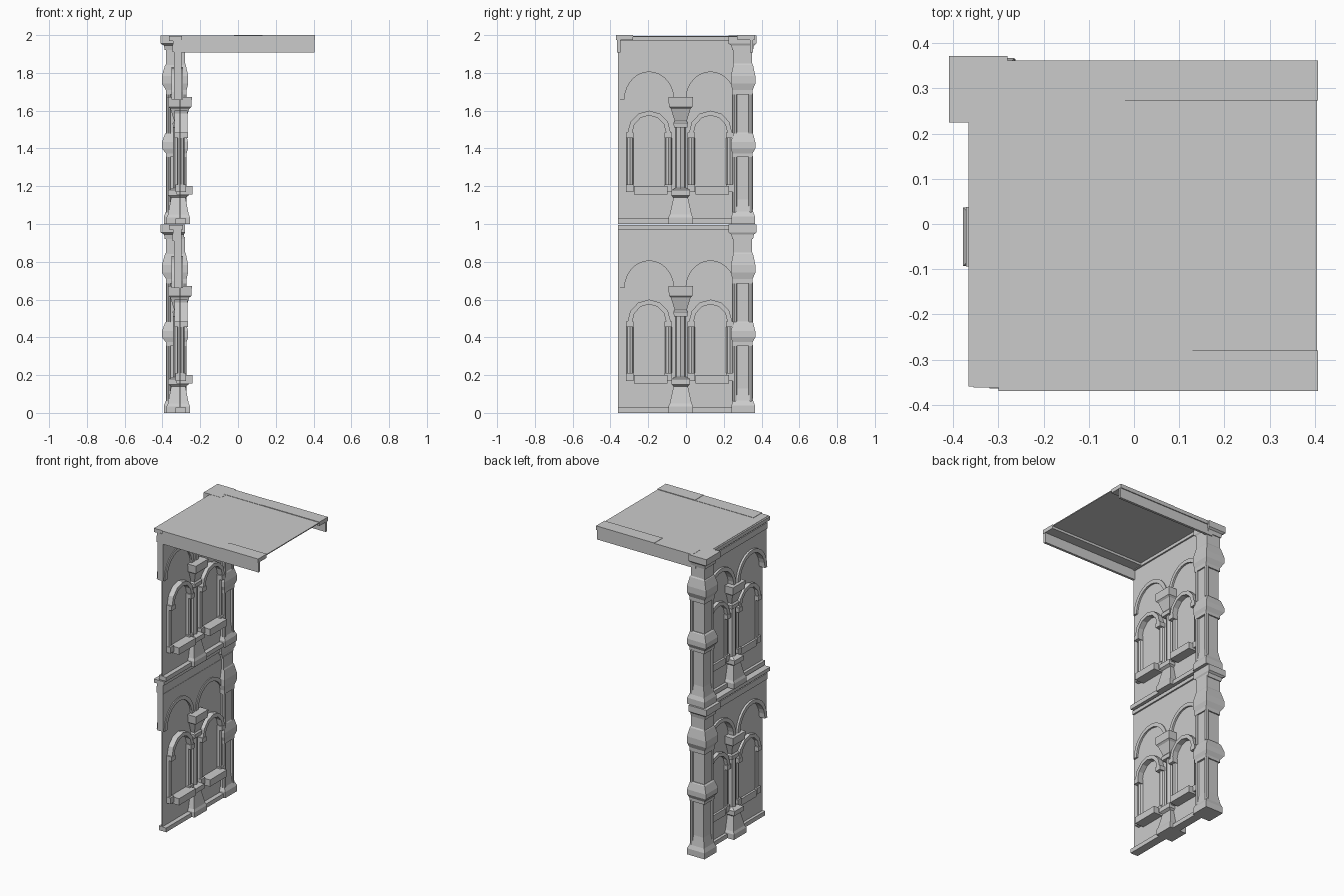
import bpy, bmesh, math

if "Cube" in bpy.data.objects:
    bpy.data.objects.remove(bpy.data.objects["Cube"])

STOREYS = (0.0, 1.0)
BAYS = (-0.195, 0.13)      # y centres of the two window bays
MID = -0.028               # y centre of the column between them


def finish(name, bm):
    bmesh.ops.recalc_face_normals(bm, faces=bm.faces)
    me = bpy.data.meshes.new(name)
    bm.to_mesh(me)
    bm.free()
    ob = bpy.data.objects.new(name, me)
    bpy.context.collection.objects.link(ob)
    return ob


def box(name, x0, x1, y0, y1, z0, z1):
    bm = bmesh.new()
    bmesh.ops.create_cube(bm, size=1)
    for v in bm.verts:
        v.co.x = x0 if v.co.x < 0 else x1
        v.co.y = y0 if v.co.y < 0 else y1
        v.co.z = z0 if v.co.z < 0 else z1
    return finish(name, bm)


def prism(name, outline, x0, x1):
    """Extrude a closed (y, z) outline along x."""
    bm = bmesh.new()
    face = bm.faces.new([bm.verts.new((x0, y, z)) for y, z in outline])
    ext = bmesh.ops.extrude_face_region(bm, geom=[face])
    for v in ext["geom"]:
        if isinstance(v, bmesh.types.BMVert):
            v.co.x = x1
    bmesh.ops.triangulate(bm, faces=[f for f in bm.faces if len(f.verts) > 4])
    return finish(name, bm)


def loft(name, sections, z):
    """Stack rectangular sections (height, x0, x1, y0, y1)."""
    bm = bmesh.new()
    rings = [[bm.verts.new((x, y, h + z)) for x, y in
              ((x0, y0), (x1, y0), (x1, y1), (x0, y1))]
             for h, x0, x1, y0, y1 in sections]
    for a, b in zip(rings, rings[1:]):
        for i in range(4):
            j = (i + 1) % 4
            bm.faces.new((a[i], a[j], b[j], b[i]))
    bm.faces.new(rings[0])
    bm.faces.new(rings[-1])
    return finish(name, bm)


def column(name, x, y, r, z0, z1, sides=8):
    bm = bmesh.new()
    bmesh.ops.create_cone(bm, segments=sides, radius1=r, radius2=r,
                          depth=z1 - z0, cap_ends=True)
    bmesh.ops.translate(bm, verts=bm.verts, vec=(x, y, (z0 + z1) / 2))
    return finish(name, bm)


def arc(yc, r, z, rise, n):
    return [(yc - r * math.cos(math.pi * i / n), z + rise * math.sin(math.pi * i / n))
            for i in range(n + 1)]


def arch_band(name, yc, r, thick, z, rise, n, x0, x1):
    prism(name, arc(yc, r + thick, z, rise + thick, n) + arc(yc, r, z, rise, n)[::-1], x0, x1)


for z in STOREYS:
    # recessed wall sheet, plinth and cornice
    box("wall", -0.311, -0.304, -0.36, 0.26, z, z + 0.95)
    box("plinth", -0.33, -0.275, -0.36, 0.26, z, z + 0.028)
    box("cornice_lower", -0.348, -0.30, -0.36, 0.25, z + 0.91, z + 0.95)
    box("cornice_middle", -0.343, -0.30, -0.36, 0.25, z + 0.95, z + 0.97)
    box("cornice_upper", -0.366, -0.29, -0.36, 0.25, z + 0.97, z + 0.994)

    # outer spandrel with two large arches cut from its lower edge
    outline = [(0.258, z + 0.91), (-0.36, z + 0.91), (-0.36, z + 0.66)]
    for yc in BAYS:
        outline += arc(yc, 0.13, z + 0.66, 0.145, 14)
    prism("spandrel", outline, -0.338, -0.298)

    for yc in BAYS:
        # large arch moulding
        arch_band("arch_moulding", yc, 0.13, 0.025, z + 0.66, 0.145, 14, -0.352, -0.292)
        # window surround: arch, jamb columns, imposts and sill
        arch_band("window_arch", yc, 0.09, 0.025, z + 0.48, 0.095, 6, -0.335, -0.268)
        for s in (-1, 1):
            y = yc + s * 0.102
            column("window_jamb", -0.303, y, 0.019, z + 0.19, z + 0.46)
            box("window_impost", -0.337, -0.265, y - 0.02, y + 0.02, z + 0.455, z + 0.485)
            box("jamb_base", -0.33, -0.275, y - 0.02, y + 0.02, z + 0.17, z + 0.21)
        box("sill", -0.325, -0.24, yc - 0.08, yc + 0.098, z + 0.155, z + 0.2)

    # column between the windows
    profile = [(0.0, 0.062, 0.065), (0.035, 0.062, 0.065), (0.05, 0.055, 0.058),
               (0.14, 0.038, 0.038), (0.15, 0.055, 0.048), (0.18, 0.055, 0.048),
               (0.19, 0.03, 0.03)]
    loft("column_pedestal", [(h, -0.316 - a, -0.316 + a, MID - b, MID + b)
                             for h, a, b in profile], z)
    column("column_shaft", -0.313, MID, 0.03, z + 0.18, z + 0.53)
    profile = [(0.51, 0.036, 0.036), (0.535, 0.038, 0.038), (0.545, 0.03, 0.032),
               (0.61, 0.05, 0.052), (0.62, 0.061, 0.062), (0.672, 0.064, 0.066)]
    loft("column_capital", [(h, -0.308 - a, -0.308 + a, MID - b, MID + b)
                            for h, a, b in profile], z)

    # corner pier with base, two collars and crown: height, x0, x1, y0, y1
    loft("pier_lower", [(0.0, -0.392, -0.262, 0.24, 0.365), (0.04, -0.392, -0.262, 0.24, 0.365),
                        (0.065, -0.382, -0.275, 0.25, 0.355),
                        (0.13, -0.37, -0.285, 0.255, 0.345),
                        (0.36, -0.37, -0.285, 0.255, 0.345)], z)
    for z0, z1 in ((0.355, 0.485), (0.685, 0.85)):
        d = z1 - z0
        loft("pier_collar", [(z0, -0.382, -0.272, 0.245, 0.353),
                             (z0 + d * .15, -0.382, -0.272, 0.245, 0.353),
                             (z0 + d * .35, -0.403, -0.264, 0.238, 0.367),
                             (z0 + d * .6, -0.403, -0.264, 0.238, 0.367),
                             (z0 + d * .95, -0.386, -0.276, 0.25, 0.355),
                             (z1, -0.378, -0.28, 0.253, 0.35)], z)
    box("pier_middle", -0.376, -0.28, 0.255, 0.345, z + 0.48, z + 0.69)
    box("pier_upper", -0.382, -0.28, 0.25, 0.35, z + 0.84, z + 0.93)
    loft("pier_crown", [(0.92, -0.388, -0.285, 0.245, 0.355), (0.945, -0.392, -0.285, 0.24, 0.36),
                        (0.955, -0.41, -0.28, 0.225, 0.372), (0.997, -0.41, -0.28, 0.225, 0.372)], z)
    # slim corner shafts on the pier
    for x, y in ((-0.368, 0.258), (-0.285, 0.343), (-0.285, 0.258)):
        column("pier_shaft", x, y, 0.013, z + 0.06, z + 0.36)
        column("pier_shaft", x, y, 0.013, z + 0.48, z + 0.69)

# roof sheet with an edge strip and hanging fascia on each side
box("roof", -0.355, 0.405, -0.362, 0.357, 1.99, 1.996)
for name, inner, outer, split in (("front", -0.28, -0.37, 0.13), ("back", 0.273, 0.362, -0.02)):
    lo, hi = sorted((inner, outer))
    box(name + "_roof_strip_a", -0.30, split, lo, hi, 1.974, 1.998)
    box(name + "_roof_strip_b", split, 0.407, lo, hi, 1.974, 2.0)
    f = outer - 0.014 * (1 if outer > 0 else -1)
    box(name + "_fascia", -0.32, 0.405, f - 0.008, f + 0.008, 1.908, 1.975)
